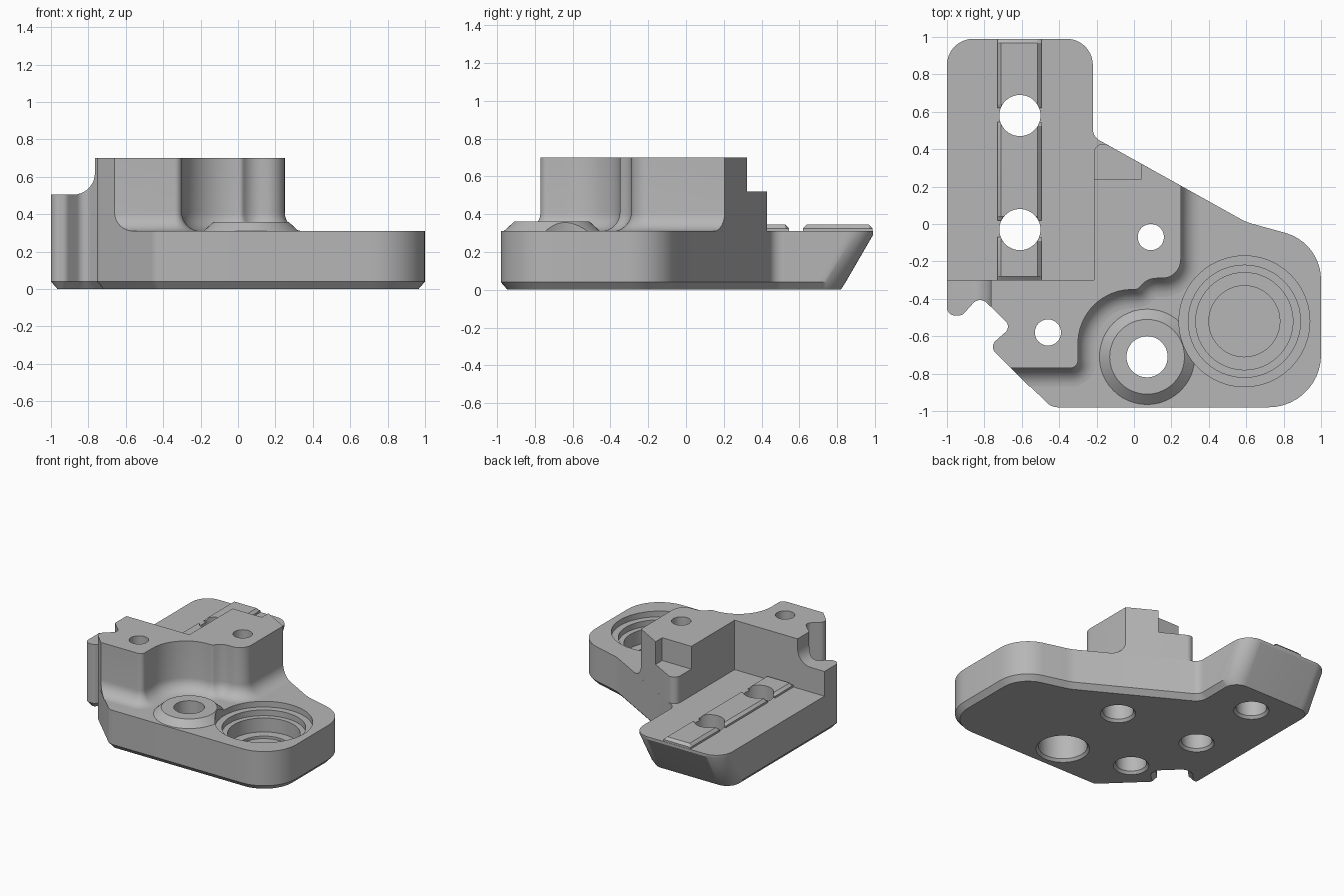
import bpy, bmesh, math
from mathutils import Vector

cube = bpy.data.objects.get("Cube")
if cube:
    bpy.data.objects.remove(cube, do_unlink=True)

grey = bpy.data.materials.new("plain grey")
grey.use_nodes = True
grey.diffuse_color = (0.47, 0.47, 0.47, 1)
grey.node_tree.nodes["Principled BSDF"].inputs["Base Color"].default_value = grey.diffuse_color


def rounded(corners):
    """Outline with each (x, y, radius) corner turned into an arc."""
    out = []
    for i, (x, y, r) in enumerate(corners):
        p = Vector((x, y))
        if r == 0:
            out.append(p)
            continue
        a = (Vector(corners[i - 1][:2]) - p).normalized()
        b = (Vector(corners[(i + 1) % len(corners)][:2]) - p).normalized()
        half = a.angle(b) / 2
        centre = p + (a + b).normalized() * (r / math.sin(half))
        start = p + a * (r / math.tan(half)) - centre
        sweep = math.pi - 2 * half
        if a.x * b.y - a.y * b.x > 0:
            sweep = -sweep
        n = max(3, round(abs(sweep) / 0.14))
        for k in range(n + 1):
            t = sweep * k / n
            c, s = math.cos(t), math.sin(t)
            out.append(centre + Vector((c * start.x - s * start.y, s * start.x + c * start.y)))
    return out


def offset(pts, dist):
    """Move edge i outward by dist(i), keeping mitred corners (counter-clockwise outline)."""
    n = len(pts)
    normals = []
    for i in range(n):
        e = (pts[(i + 1) % n] - pts[i]).normalized()
        normals.append(Vector((e.y, -e.x)))
    out = []
    for i, p in enumerate(pts):
        u, v, du, dv = normals[i - 1], normals[i], dist((i - 1) % n), dist(i)
        det = u.x * v.y - u.y * v.x
        if abs(det) < 0.01:
            out.append(p + (u + v).normalized() * (du + dv) / 2)
        else:
            out.append(p + Vector(((du * v.y - dv * u.y) / det, (u.x * dv - v.x * du) / det)))
    return out


def loft(name, layers, along="z"):
    """Closed solid through a stack of (level, outline) layers."""
    bm = bmesh.new()
    rings = []
    for level, pts in layers:
        rings.append([bm.verts.new((p[0], p[1], level) if along == "z" else (p[0], level, p[1]))
                      for p in pts])
    n = len(rings[0])
    for low, high in zip(rings, rings[1:]):
        for i in range(n):
            j = (i + 1) % n
            bm.faces.new((low[i], low[j], high[j], high[i]))
    bm.faces.new(rings[0][::-1])
    bm.faces.new(rings[-1])
    bmesh.ops.recalc_face_normals(bm, faces=bm.faces)
    mesh = bpy.data.meshes.new(name)
    bm.to_mesh(mesh)
    bm.free()
    mesh.materials.append(grey)
    obj = bpy.data.objects.new(name, mesh)
    bpy.context.collection.objects.link(obj)
    return obj


def turned(name, x, y, profile):
    """Round solid from (radius, height) pairs."""
    ring = [2 * math.pi * k / 48 for k in range(48)]
    return loft(name, [(z, [(x + r * math.cos(t), y + r * math.sin(t)) for t in ring])
                       for r, z in profile])


# Hooked notch on the side, shared by the base and the upper block
notch = [(-1, -0.49, 0.045), (-0.92, -0.49, 0.045), (-0.825, -0.385, 0.05),
         (-0.655, -0.55, 0.04), (-0.775, -0.655, 0.045)]

# Base plate: chamfered bottom edge, far end leaning inward towards the bottom
plate = rounded([(-0.44, -0.98, 0.08), (1, -0.98, 0.28), (1, -0.1, 0.26), (0.6, 0.01, 0.3),
                 (-0.22, 0.467, 0.07), (-0.22, 0.99, 0.14), (-1, 0.99, 0.14)] + notch)


def lean(pts, amount):
    return [Vector((p.x, p.y - amount)) if p.y > 0.7 else p for p in pts]


inset = offset(plate, lambda i: -0.035)
base = loft("base_plate", [(0, lean(inset, 0.135)), (0.04, lean(plate, 0.145)),
                           (0.29, plate), (0.31, plate)])

# Upper block: concave fillet where its front wall meets the plate
front = [(-0.66, -0.77, 0), (-0.30, -0.77, 0.04), (-0.30, -0.35, 0.29), (0.02, -0.35, 0.03),
         (0.07, -0.29, 0.11), (0.25, -0.29, 0.1), (0.25, 0.205, 0)]
wall_edges = len(rounded(front)) - 1
block_outline = rounded(front + [(-0.215, 0.464, 0.05), (-0.215, -0.30, 0), (-1, -0.30, 0)] + notch)
layers = []
for k in range(9):
    t = math.pi / 2 * k / 8
    flare = 0.1 * (1 - math.sin(t))
    layers.append((0.31 + 0.1 * (1 - math.cos(t)),
                   offset(block_outline, lambda i: flare if i < wall_edges else 0)))
block = loft("upper_block", layers + [(0.7, block_outline)])

# Tapered boss around the front hole
boss = turned("hole_boss", 0.07, -0.71, [(0.255, 0.30), (0.255, 0.31), (0.2, 0.36)])

# Raised rail in three lengths with chamfered edges
rail_shape = [(-0.73, 0.30), (-0.495, 0.30), (-0.495, 0.325), (-0.515, 0.345),
              (-0.71, 0.345), (-0.73, 0.325)]
rail_end = [(x, min(z, 0.325)) for x, z in rail_shape]
rails = []
for name, y0, y1 in (("near", -0.30, -0.07), ("middle", 0.02, 0.545), ("far", 0.62, 0.988)):
    rails.append(loft("rail_" + name, [(y0, rail_end), (y0 + 0.02, rail_shape),
                                       (y1 - 0.02, rail_shape), (y1, rail_end)], "y"))

# Cutters for the through holes and the stepped bearing pocket
cutters = []
for y in (0.58, -0.03):
    cutters.append(turned("rail_hole_cutter", -0.61, y,
                          [(0.135, -0.01), (0.11, 0.02), (0.11, 0.9)]))
for x, y in ((0.09, -0.07), (-0.46, -0.58)):
    cutters.append(turned("screw_hole_cutter", x, y, [(0.135, -0.01), (0.11, 0.02), (0.11, 0.4),
                                                      (0.07, 0.4), (0.07, 0.9)]))
cutters.append(turned("boss_hole_cutter", 0.07, -0.71, [(0.2, -0.01), (0.175, 0.02), (0.175, 0.22),
                                                        (0.11, 0.22), (0.11, 0.9)]))
cutters.append(turned("pocket_cutter", 0.59, -0.52,
                      [(0.19, 0.09), (0.19, 0.11), (0.26, 0.11), (0.26, 0.22), (0.30, 0.22),
                       (0.30, 0.265), (0.35, 0.265), (0.35, 0.5)]))

# Cutters for the ledge at the back of the block and the curved shoulder at its side
ledge = [(-0.4, 0.24), (0.04, 0.24), (0.04, 0.7), (-0.4, 0.7)]
cutters.append(loft("ledge_cutter", [(0.52, ledge), (0.9, ledge)]))
shoulder = [(-1.1, 0.9), (-1.1, 0.505)]
for k in range(9):
    t = math.pi / 2 * k / 8
    shoulder.append((-0.88 + 0.115 * math.sin(t), 0.62 - 0.115 * math.cos(t)))
shoulder.append((-0.765, 0.9))
cutters.append(loft("shoulder_cutter", [(-0.9, shoulder), (-0.2, shoulder)], "y"))


def bounds_touch(a, b):
    for axis in range(3):
        p = [v.co[axis] for v in a.data.vertices]
        q = [v.co[axis] for v in b.data.vertices]
        if min(p) >= max(q) or min(q) >= max(p):
            return False
    return True


# Cut every part, then shade it
for part in [base, block, boss] + rails:
    bpy.ops.object.select_all(action="DESELECT")
    part.select_set(True)
    bpy.context.view_layer.objects.active = part
    for cutter in cutters:
        if bounds_touch(part, cutter):
            mod = part.modifiers.new("cut", "BOOLEAN")
            mod.operation = "DIFFERENCE"
            mod.solver = "EXACT"
            mod.object = cutter
            bpy.ops.object.modifier_apply(modifier=mod.name)
    bpy.ops.object.shade_smooth_by_angle(angle=math.radians(30))

for cutter in cutters:
    bpy.data.objects.remove(cutter, do_unlink=True)
